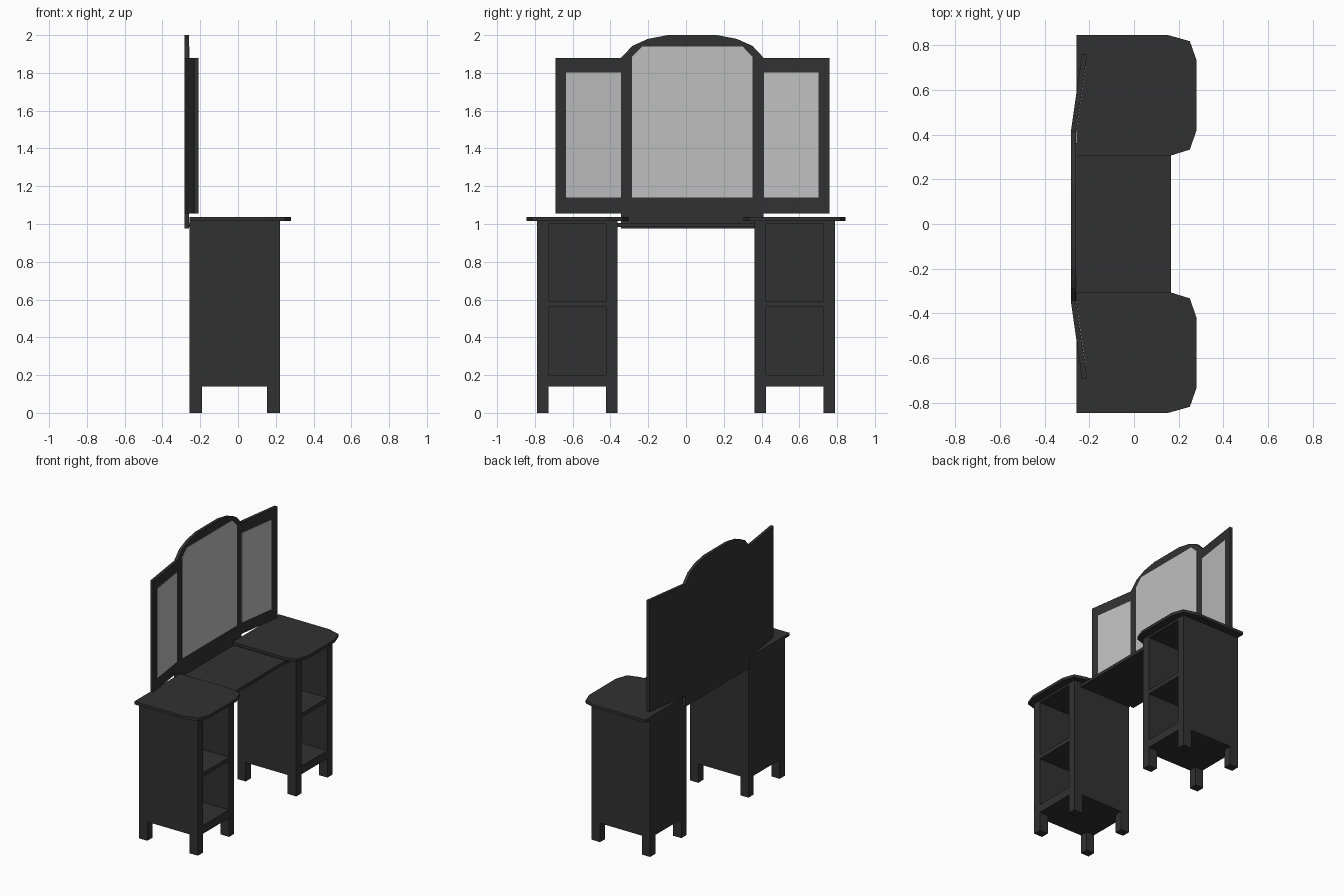
import bpy, bmesh

if "Cube" in bpy.data.objects:
    bpy.data.objects.remove(bpy.data.objects["Cube"])


def material(name, rgb):
    m = bpy.data.materials.new(name)
    m.diffuse_color = (*rgb, 1)
    m.use_nodes = True
    m.node_tree.nodes["Principled BSDF"].inputs["Base Color"].default_value = m.diffuse_color
    return m


DARK = material("black painted wood", (0.031, 0.031, 0.031))
GLASS = material("mirror glass", (0.52, 0.52, 0.52))


def prism(name, pts, lo, hi, axis="z", mat=DARK):
    """Extrude a flat profile: (x, y) along z, or (y, z) along x."""
    place = (lambda p, t: (p[0], p[1], t)) if axis == "z" else (lambda p, t: (t, p[0], p[1]))
    bm = bmesh.new()
    a = [bm.verts.new(place(p, lo)) for p in pts]
    b = [bm.verts.new(place(p, hi)) for p in pts]
    bm.faces.new(a)
    bm.faces.new(b)
    n = len(pts)
    for i in range(n):
        j = (i + 1) % n
        bm.faces.new((a[i], a[j], b[j], b[i]))
    bmesh.ops.recalc_face_normals(bm, faces=bm.faces)
    me = bpy.data.meshes.new(name)
    bm.to_mesh(me)
    bm.free()
    me.materials.append(mat)
    ob = bpy.data.objects.new(name, me)
    bpy.context.collection.objects.link(ob)
    return ob


def box(name, x, y, z, mat=DARK):
    return prism(name, [(x[0], y[0]), (x[1], y[0]), (x[1], y[1]), (x[0], y[1])], z[0], z[1], mat=mat)


BACK, FRONT = -0.258, 0.223
INNER, OUTER = 0.3625, 0.7875      # pedestal sides
POST = 0.06
LEG, TOP = 0.14, 1.015

for s, side in ((-1, "left"), (1, "right")):
    def span(a, b):
        return sorted((s * a, s * b))

    # Pedestal: sides, back and open shelves
    box(side + "_inner_side", (BACK, FRONT), span(INNER, INNER + POST), (LEG, TOP))
    box(side + "_outer_side", (BACK, FRONT), span(OUTER - POST, OUTER), (LEG, TOP))
    gap = span(INNER + POST, OUTER - POST)
    box(side + "_back_panel", (BACK, BACK + 0.02), gap, (LEG, TOP))
    box(side + "_floor", (BACK + 0.02, FRONT), gap, (LEG, 0.20))
    box(side + "_shelf", (BACK + 0.02, FRONT), gap, (0.56, 0.59))
    box(side + "_top_rail", (BACK + 0.02, FRONT), gap, (1.0, TOP))

    # Four legs
    for x in ((BACK, BACK + 0.067), (FRONT - 0.07, FRONT)):
        for y in ((INNER, INNER + POST), (OUTER - POST, OUTER)):
            box(side + "_leg", x, span(*y), (0, LEG))

    # Table top with clipped round corners
    plan = [(BACK, 0.305), (0.16, 0.305), (0.25, 0.333), (0.28, 0.42),
            (0.28, 0.733), (0.25, 0.818), (0.155, 0.845), (BACK, 0.845)]
    prism(side + "_table_top", [(x, s * y) for x, y in plan], TOP, 1.036)

# Lower middle shelf between the pedestals
box("middle_shelf", (-0.262, 0.165), (-INNER, INNER), (0.983, 1.006))

# Centre mirror with an arched frame
MID = 0.034
arch = [(0.377, 0.975), (0.377, 1.88), (0.318, 1.943), (0.235, 1.98), (0.13, 2.0)]
prism("centre_mirror_frame",
      [(MID + y, z) for y, z in arch] + [(MID - y, z) for y, z in reversed(arch)],
      -0.283, -0.26, axis="x")
pane = [(0.319, 1.14), (0.319, 1.885), (0.265, 1.94)]
prism("centre_mirror_glass",
      [(MID + y, z) for y, z in pane] + [(MID - y, z) for y, z in reversed(pane)],
      -0.261, -0.257, axis="x", mat=GLASS)

# Wing mirrors angled forward
for s, side in ((-1, "left"), (1, "right")):
    def front_x(y):
        return -0.26 + (y - 0.377) * 0.05 / 0.349

    def wing(name, y0, y1, d0, d1, z0, z1, mat):
        pts = [(front_x(y0) + d0, y0), (front_x(y1) + d0, y1),
               (front_x(y1) + d1, y1), (front_x(y0) + d1, y0)]
        prism(name, [(x, MID + s * y) for x, y in pts], z0, z1, mat=mat)

    wing(side + "_wing_frame", 0.377, 0.726, -0.023, 0, 1.055, 1.88, DARK)
    wing(side + "_wing_glass", 0.378, 0.668, -0.002, 0.003, 1.14, 1.803, GLASS)
